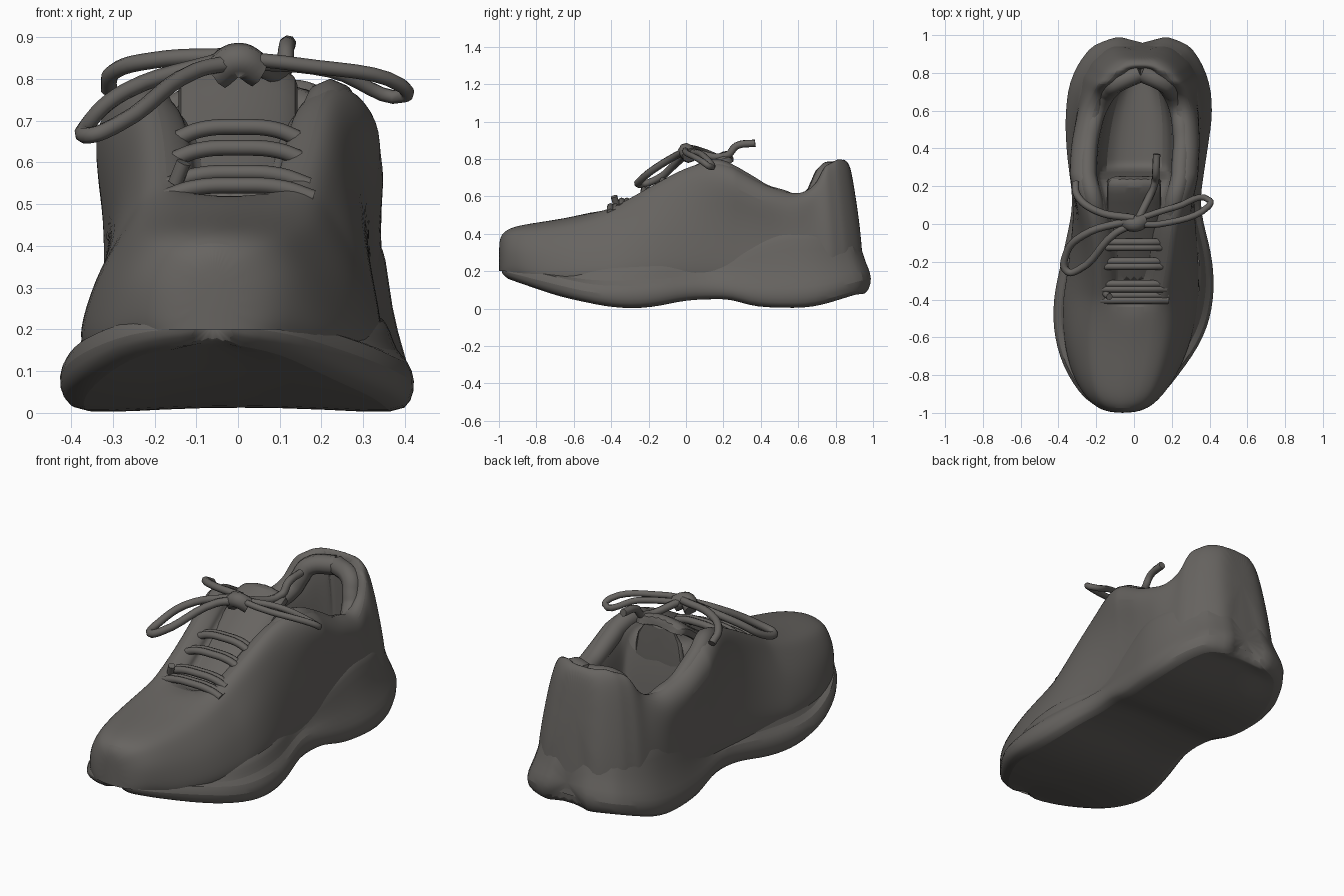
import bpy, bmesh, math

if "Cube" in bpy.data.objects:
    bpy.data.objects.remove(bpy.data.objects["Cube"])

mat = bpy.data.materials.new("charcoal")
mat.diffuse_color = (0.135, 0.127, 0.118, 1)
mat.use_nodes = True
mat.node_tree.nodes["Principled BSDF"].inputs["Base Color"].default_value = mat.diffuse_color


def lerp(table, y, col=1):
    """Linear lookup of a column in a table sorted by its first column."""
    if y <= table[0][0]:
        return table[0][col]
    for a, b in zip(table, table[1:]):
        if y <= b[0]:
            t = (y - a[0]) / (b[0] - a[0])
            return a[col] + t * (b[col] - a[col])
    return table[-1][col]


def finish(name, data, subsurf=0, angle=40):
    ob = bpy.data.objects.new(name, data)
    bpy.context.collection.objects.link(ob)
    data.materials.append(mat)
    if subsurf:
        m = ob.modifiers.new("smooth", 'SUBSURF')
        m.levels = m.render_levels = subsurf
    if ob.type == 'MESH':
        bpy.ops.object.select_all(action='DESELECT')
        ob.select_set(True)
        bpy.context.view_layer.objects.active = ob
        bpy.ops.object.shade_smooth_by_angle(angle=math.radians(angle))


def loft(name, rings, subsurf=2, angle=40, closed=True):
    """Skin sections of equal length and cap both ends."""
    bm = bmesh.new()
    vs = [[bm.verts.new(p) for p in r] for r in rings]
    n = len(rings[0])
    for a, b in zip(vs, vs[1:]):
        for i in range(n if closed else n - 1):
            j = (i + 1) % n
            bm.faces.new((a[i], a[j], b[j], b[i]))
    bm.faces.new(vs[0][::-1])
    bm.faces.new(vs[-1])
    bmesh.ops.recalc_face_normals(bm, faces=bm.faces)
    me = bpy.data.meshes.new(name)
    bm.to_mesh(me)
    bm.free()
    finish(name, me, subsurf, angle)


def lace(name, pts, r=0.02):
    """Round cord through a few points."""
    cu = bpy.data.curves.new(name, 'CURVE')
    cu.dimensions = '3D'
    cu.bevel_depth = r
    cu.bevel_resolution = 2
    cu.resolution_u = 6
    cu.use_fill_caps = True
    sp = cu.splines.new('BEZIER')
    sp.bezier_points.add(len(pts) - 1)
    for b, p in zip(sp.bezier_points, pts):
        b.co = p
        b.handle_left_type = b.handle_right_type = 'AUTO'
    finish(name, cu)


# ---- sole: plan outline (y, left x, right x), section swept along the foot
outline = [(-1, -.10, -.02), (-.98, -.18, .05), (-.93, -.26, .13), (-.8, -.36, .24),
           (-.6, -.425, .375), (-.4, -.43, .425), (-.2, -.385, .42), (.1, -.32, .345),
           (.4, -.36, .39), (.6, -.365, .42), (.8, -.335, .395), (.95, -.22, .295), (1, -.07, .16)]
ys = [-1, -.98, -.93] + [-.85 + .1 * i for i in range(18)] + [.9, .95, .985, 1]
bottom = [(-1, .16), (-.7, .06), (-.4, 0), (-.2, 0), (0, .045), (.28, .05), (.37, .005), (.7, 0), (.95, .075)]
edge = [(-1, .20), (-.5, .08), (-.2, .075), (.1, .12), (.4, .08), (.7, .09), (1, .165)]
brim = [(-1, .25), (-.6, .19), (.1, .22), (.4, .33), (.55, .385), (.9, .38)]


def sole_section(y):
    l, r = lerp(outline, y), lerp(outline, y, 2)
    c, w = (l + r) / 2, (r - l) / 2
    zb, ze, zt = lerp(bottom, y) - .004, lerp(edge, y), lerp(brim, y)
    top = .86 - .02 * max(0, y)
    # fractions of the half width, length scale, height
    half = [(top - .04, .91, zt + .02), (top, .93, zt), (top + .035, .955, ze * .45 + zt * .55),
            (.965, .985, ze + .05), (1.01, 1.003, ze), (.985, .99, zb + .03),
            (.92, .96, zb), (.5, .95, zb + .012)]
    pts = half + [(0, .95, zb + .018)] + [(-k, s, z) for k, s, z in half[::-1]]
    return [(c + w * k, y * s, z) for k, s, z in pts]


loft("sole", [sole_section(y) for y in ys], 1, 35, False)

# ---- upper: y, half widths (low, mid, shoulder, rim), top z
stations = [
    (-1.0, .05, .05, .04, .02, .345), (-.98, .13, .13, .10, .05, .395),
    (-.92, .20, .20, .16, .09, .425), (-.8, .285, .265, .21, .12, .445),
    (-.6, .35, .32, .245, .14, .475), (-.42, .365, .32, .24, .15, .525),
    (-.36, .365, .315, .235, .16, .56), (0, .33, .305, .27, .20, .765),
    (.15, .32, .31, .325, .235, .80), (.25, .325, .315, .35, .26, .765),
    (.42, .33, .32, .35, .265, .665), (.6, .335, .325, .32, .24, .61),
    (.7, .325, .305, .275, .215, .655), (.78, .31, .285, .245, .19, .77),
    (.87, .26, .235, .20, .13, .80), (.93, .19, .175, .15, .09, .78), (.96, .12, .11, .09, .05, .74)]
centre = [(-1, -.06), (-.8, -.05), (-.2, 0), (.3, 0), (.8, .035)]
upper_ys = sorted([s[0] for s in stations] + [-.2, .27, .34, .51, .74, .81, .84])


def lean(y, z):
    """The heel tips forward as it rises."""
    return y - max(0, (y - .6) / .3) * .13 * max(0, z - .28)


def upper_section(y):
    low, mid, sh, rim, zt = [lerp(stations, y, c) for c in range(1, 6)]
    cx = lerp(centre, y)
    z0 = .14 if y > -.9 else .2
    h = zt - z0
    if -.4 < y < .86:                        # throat groove, then foot opening
        fl = zt - .10 if y < .26 else .22
        inner = rim - .06
        if y > .35:                          # opening closes in an oval
            inner = min(inner, .2 * math.sqrt(max(.02, 1 - ((y - .35) / .5) ** 2)))
        well = [(inner, zt - .03), (inner - .012, (zt + fl) / 2), (inner * .85, fl + .02), (0, fl)]
    else:                                    # closed rounded top
        well = [(rim * .75, zt + .009), (rim * .5, zt + .012), (rim * .25, zt + .014), (0, zt + .015)]
    half = [(low * .95, z0), (low, z0 + .12 * h), (low * .4 + mid * .6, z0 + .36 * h),
            (mid * .75 + sh * .25, z0 + .6 * h), (sh, z0 + .84 * h),
            (sh * .6 + rim * .4, z0 + .96 * h), (rim, zt + .005)] + well
    pts = half + [(-x, z) for x, z in half[-2::-1]]
    return [(cx + x, lean(y, z), z) for x, z in pts]


loft("upper", [upper_section(y) for y in upper_ys], closed=False)

# ---- tongue: curved pad from the throat up into the opening
slope = [(-.37, .49), (0, .70), (.12, .795), (.2, .85), (.245, .845)]
rings = []
for y, z in slope:
    top = [(.145 * k / 3, y, z - .035 * (k / 3) ** 2) for k in range(-3, 4)]
    rings.append(top + [(a, b + .02, c - .045) for a, b, c in top[::-1]])
loft("tongue", rings, 1)

# lining that drops from the tongue into the shoe
rings = []
for z, w in [(.82, .12), (.65, .17), (.24, .18)]:
    rings.append([(-w, .25, z), (0, .23, z), (w, .25, z), (w, .2, z), (-w, .2, z)])
loft("tongue_lining", rings, 1)

# ---- collar padding around the opening, following the rim
for s, side in ((-1, "left"), (1, "right")):
    pts = [(s * .19, .03, .70)]
    for y in [v for v in upper_ys if .1 < v < .8]:
        rim, zt = lerp(stations, y, 4), lerp(stations, y, 5)
        x = min(rim - .015, .25 * math.sqrt(max(.05, 1 - ((y - .35) / .5) ** 2)))
        pts.append((lerp(centre, y) + s * x, lean(y, zt), zt - .05))
    pts.append((.035, .80, .74))
    lace("collar_pad_" + side, pts, .05)

# ---- lace rows across the throat, in pairs
for i, y in enumerate((-.39, -.33, -.21, -.11)):
    z = .535 + .5 * (y + .39)
    for dy in (-.014, .014):
        lace("lace_row_%d" % i, [((.18 - .01 * i) * k, y + dy, z + .01 - .03 * abs(k) ** 3)
                                 for k in (-1, -.6, 0, .6, 1)], .019)
lace("lace_nub", [(-.15, -.37, .55), (-.13, -.385, .60)], .018)

# ---- bow: knot, two loops and two free ends
lace("knot", [(-.05, .02, .815), (0, 0, .845), (.05, .02, .82)], .042)
lace("left_loop", [(-.02, .02, .85), (-.27, -.06, .77), (-.36, -.16, .69),
                   (-.355, -.25, .665), (-.29, -.24, .69), (-.1, -.05, .82), (0, 0, .84)])
lace("right_loop", [(0, 0, .85), (.14, 0, .835), (.39, .09, .785),
                    (.4, .125, .76), (.22, .09, .82), (0, .02, .84)], .017)
lace("left_end", [(0, .03, .855), (-.2, .07, .845), (-.30, .15, .815), (-.31, .22, .775)])
lace("right_end", [(.02, .02, .84), (.11, .22, .82), (.115, .27, .87), (.12, .37, .885)])
